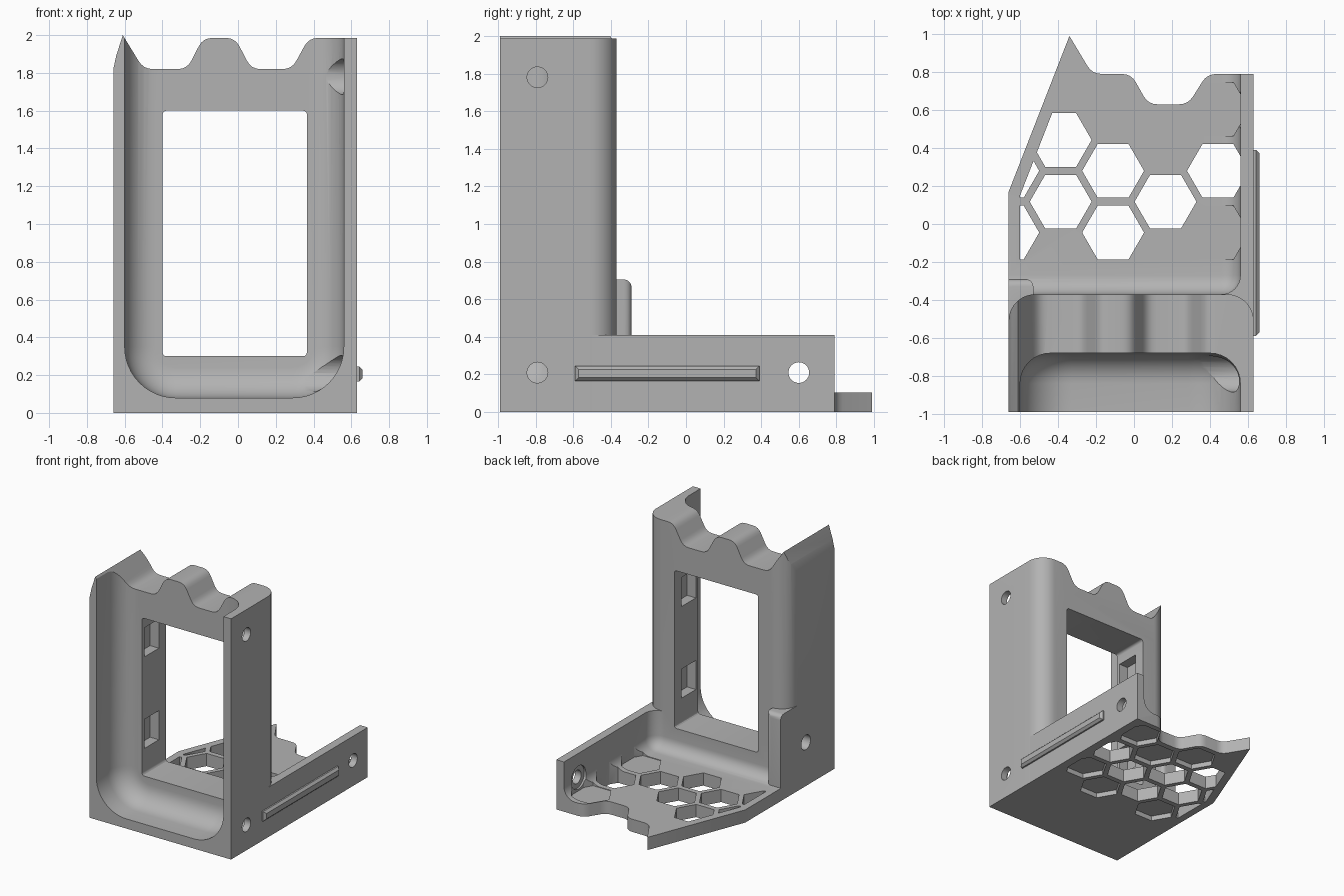
import bpy
import bmesh
import math
from mathutils import Vector

cube = bpy.data.objects.get("Cube")
if cube:
    bpy.data.objects.remove(cube, do_unlink=True)

grey = bpy.data.materials.new("plain_grey")
grey.use_nodes = True
GREY = (0.45, 0.45, 0.45, 1)
grey.diffuse_color = GREY
grey.node_tree.nodes["Principled BSDF"].inputs["Base Color"].default_value = GREY


def finish(name, bm):
    bmesh.ops.recalc_face_normals(bm, faces=bm.faces)
    mesh = bpy.data.meshes.new(name)
    bm.to_mesh(mesh)
    bm.free()
    mesh.materials.append(grey)
    ob = bpy.data.objects.new(name, mesh)
    bpy.context.scene.collection.objects.link(ob)
    return ob


def prisms(name, outlines, lo, hi, axis="z"):
    """Extrude closed outlines along an axis into one object."""
    place = {"x": lambda a, b, d: (d, a, b),
             "y": lambda a, b, d: (a, d, b),
             "z": lambda a, b, d: (a, b, d)}[axis]
    bm = bmesh.new()
    for pts in outlines:
        low = [bm.verts.new(place(a, b, lo)) for a, b in pts]
        high = [bm.verts.new(place(a, b, hi)) for a, b in pts]
        bm.faces.new(low)
        bm.faces.new(high)
        for i in range(len(pts)):
            j = (i + 1) % len(pts)
            bm.faces.new((low[i], low[j], high[j], high[i]))
    return finish(name, bm)


def box(name, lo, hi, *bevels):
    """Box with successive bevels: (radius, segments, rule on edge midpoint and direction)."""
    bm = bmesh.new()
    bmesh.ops.create_cube(bm, size=1)
    lo, hi = Vector(lo), Vector(hi)
    for v in bm.verts:
        v.co = [(l + h) / 2 + c * (h - l) for l, h, c in zip(lo, hi, v.co)]
    for radius, segments, rule in bevels:
        edges = [e for e in bm.edges
                 if rule((e.verts[0].co + e.verts[1].co) / 2,
                         (e.verts[1].co - e.verts[0].co).normalized())]
        bmesh.ops.bevel(bm, geom=edges, offset=radius, segments=segments,
                        affect="EDGES", profile=0.5)
    return finish(name, bm)


def combine(ob, other, operation):
    """Apply an exact boolean and drop the second operand."""
    mod = ob.modifiers.new("cut", "BOOLEAN")
    mod.object, mod.operation, mod.solver = other, operation, "EXACT"
    deps = bpy.context.evaluated_depsgraph_get()
    mesh = bpy.data.meshes.new_from_object(ob.evaluated_get(deps))
    ob.modifiers.clear()
    ob.data = mesh
    bpy.data.objects.remove(other, do_unlink=True)
    return ob


def polygon(cx, cy, r, n):
    return [(cx + r * math.cos(math.tau * i / n), cy + r * math.sin(math.tau * i / n))
            for i in range(n)]


def wavy(pts, r=0.05):
    """Round each corner of an open outline with a short curve."""
    out = [pts[0]]
    for p, q, s in zip(pts, pts[1:], pts[2:]):
        p, q, s = Vector(p), Vector(q), Vector(s)
        a, b = q + (p - q).normalized() * r, q + (s - q).normalized() * r
        for k in range(5):
            t = k / 4
            out.append(tuple(a * (1 - t) ** 2 + q * 2 * t * (1 - t) + b * t * t))
    return out + [pts[-1]]


L, R, FRONT, BACK = -0.66, 0.63, -0.99, -0.37

# Tower: front outline with wavy top, trimmed to rounded back corners
crest = wavy([(-0.61, 2.0), (-0.5, 1.82), (-0.27, 1.82), (-0.185, 1.985), (-0.015, 1.985),
              (0.07, 1.82), (0.285, 1.82), (0.375, 1.985), (R, 1.985)])
side_tip = [(L, 0), (L, 1.82), (-0.645, 1.89)]
body = prisms("stand_body", [side_tip + crest + [(R, 0)]], FRONT, BACK, "y")
plan = box("plan", (L, FRONT, -0.1), (R, BACK, 2.1),
           (0.14, 10, lambda m, d: abs(d.z) > 0.9 and m.y > -0.5))
combine(body, plan, "INTERSECT")

# Tray: floor with pointed wavy edge, side wall and inner fillets
edge = wavy([(-0.34, 0.99), (-0.22, 0.79), (-0.015, 0.79), (0.075, 0.63),
             (0.285, 0.63), (0.385, 0.79), (R, 0.79)])
tray = prisms("tray", [[(L, -0.5), (L, 0.17)] + edge + [(R, -0.5)]], 0, 0.41)
hollow = box("hollow", (-2, BACK, 0.105), (0.56, 2, 1),
             (0.1, 8, lambda m, d: (m.x > 0.5) + (m.y < -0.3) + (m.z < 0.2) == 2))
combine(tray, hollow, "DIFFERENCE")

# Hexagon lattice: open cells, cells sunk from below, cells cut in the wall fillet
DX, DY, HEX = 0.276, 0.325, 0.163


def cells(spots, lo, hi):
    obj = prisms("cells", [polygon(-0.11 + DX * i, -0.045 + DY * j, HEX, 6)
                           for i, j in spots], lo, hi)
    border = [(-0.6, -0.38), (-0.6, 0.15), (-0.28, 0.97), (0.56, 0.97), (0.56, -0.38)]
    return combine(obj, prisms("border", [border], -1, 1), "INTERSECT")


opened = [(0, 0), (0, 1), (-1, 0.5), (-1, 1.5), (1, 0.5), (2, 1), (-2, 0), (-2, 1)]
sunk = [(2, 0), (1, -0.5), (-1, -0.5), (2, 2), (0, 2), (1, 1.5)]
combine(tray, cells(opened, -0.1, 0.38), "DIFFERENCE")
combine(tray, cells(sunk, -0.1, 0.04), "DIFFERENCE")
combine(tray, cells([(2, 0), (2, 2)], 0.1, 0.38), "DIFFERENCE")
combine(body, tray, "UNION")

# Corner post on the left
post = box("post", (L, -0.6, 0), (-0.53, -0.29, 0.705),
           (0.04, 5, lambda m, d: m.y > -0.3 and (m.z > 0.6 or m.x > -0.55)))
combine(body, post, "UNION")

# Tower cavity, open to the front and top
cavity = box("cavity", (-0.6, -2, 0.08), (0.56, -0.68, 3),
             (0.27, 12, lambda m, d: abs(d.y) > 0.9 and m.z < 1),
             (0.16, 8, lambda m, d: m.y > -0.69 and m.z < 2.9))
combine(body, cavity, "DIFFERENCE")

# Window with latch recesses in both jambs
window = box("window", (-0.4, -0.9, 0.3), (0.365, -0.1, 1.6),
             (0.02, 3, lambda m, d: abs(d.y) > 0.9))
combine(body, window, "DIFFERENCE")
for z in (0.63, 1.385):
    recess = box("recess", (-0.48, -0.65, z - 0.12), (0.445, -0.46, z + 0.12))
    combine(body, recess, "DIFFERENCE")

# Screw holes with inner counterbores on the right, blind hole on the left
for y, z in ((-0.79, 1.78), (-0.79, 0.21), (0.6, 0.21)):
    hole = prisms("hole", [polygon(y, z, 0.055, 32)], 0.45, 0.8, "x")
    combine(body, hole, "DIFFERENCE")
    bore = prisms("bore", [polygon(y, z, 0.095, 32)], 0.3, 0.575, "x")
    combine(body, bore, "DIFFERENCE")
blind = prisms("blind", [polygon(-0.62, 0.36, 0.06, 32)], -0.8, -0.56, "x")
combine(body, blind, "DIFFERENCE")

# Guide rail on the right side, with tapered edges
rail = box("guide_rail", (R - 0.02, -0.59, 0.165), (0.66, 0.39, 0.245),
           (0.018, 1, lambda m, d: m.x > 0.65))

for ob in (body, rail):
    bpy.ops.object.select_all(action="DESELECT")
    ob.select_set(True)
    bpy.context.view_layer.objects.active = ob
    bpy.ops.object.shade_smooth_by_angle(angle=math.radians(30))
